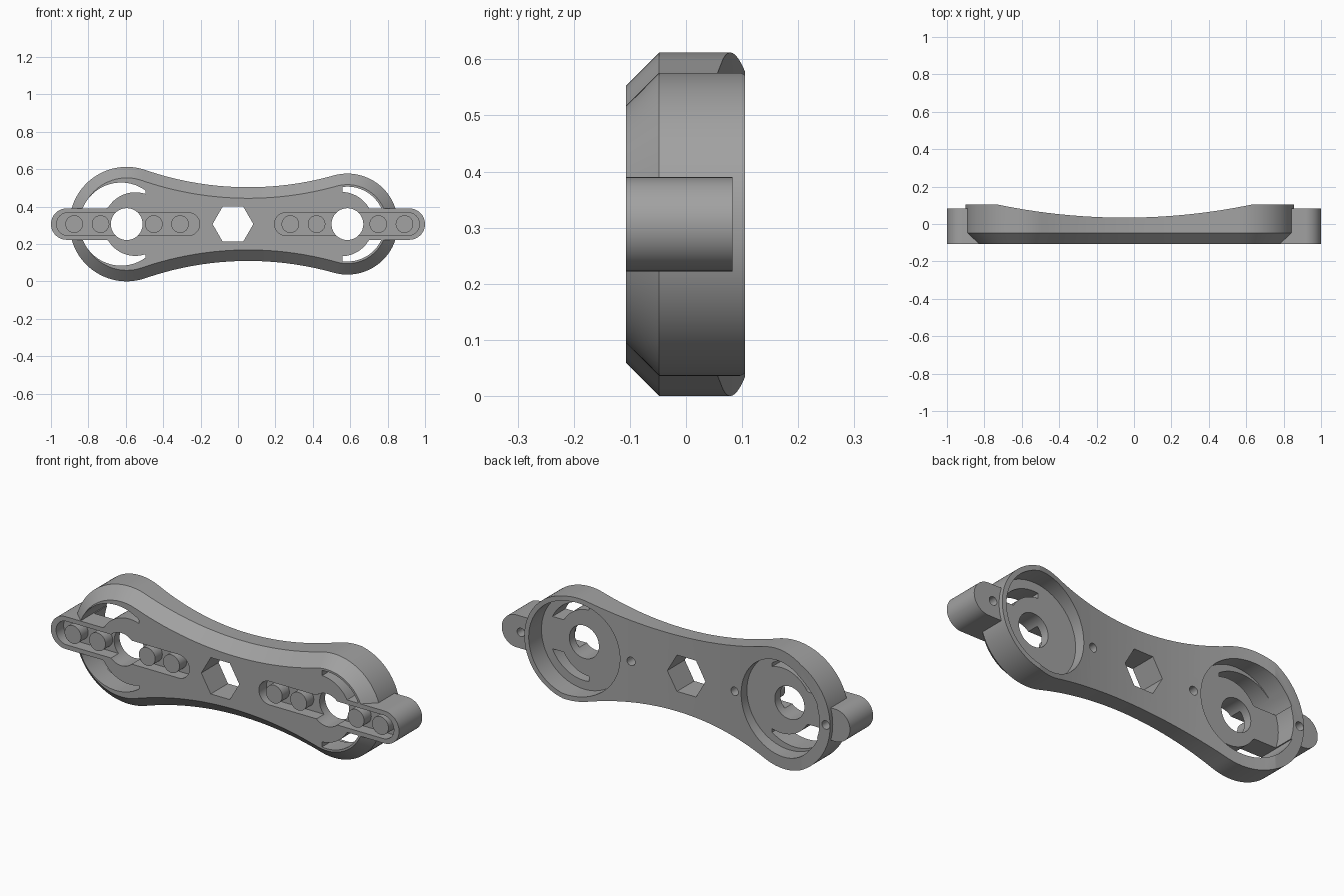
import bpy, bmesh, math

cube = bpy.data.objects.get("Cube")
if cube:
    bpy.data.objects.remove(cube, do_unlink=True)

GREY = (0.36, 0.36, 0.36, 1)
mat = bpy.data.materials.new("plain grey")
mat.use_nodes = True
mat.diffuse_color = GREY
mat.node_tree.nodes["Principled BSDF"].inputs["Base Color"].default_value = GREY

MID = 0.306                      # height of the long axis
FRONT, BACK = -0.107, 0.105
BOSS_R = 0.084
LEFT_X, RIGHT_X = -0.595, 0.585  # lobe centres
LEFT_R, RIGHT_R = 0.306, 0.27


def finish(name, bm):
    bmesh.ops.recalc_face_normals(bm, faces=bm.faces)
    mesh = bpy.data.meshes.new(name)
    bm.to_mesh(mesh)
    bm.free()
    mesh.materials.append(mat)
    obj = bpy.data.objects.new(name, mesh)
    bpy.context.collection.objects.link(obj)
    return obj


def loft(name, layers):
    """Solid through matching (x, z) outlines, each at its own y."""
    bm = bmesh.new()
    rings = [[bm.verts.new((x, y, z)) for x, z in pts] for pts, y in layers]
    n = len(rings[0])
    for a, b in zip(rings, rings[1:]):
        for i in range(n):
            j = (i + 1) % n
            bm.faces.new((a[i], a[j], b[j], b[i]))
    bm.faces.new(rings[0])
    bm.faces.new(rings[-1])
    return finish(name, bm)


def prism(name, pts, y0, y1):
    return loft(name, [(pts, y0), (pts, y1)])


def arc(cx, cz, r, a0, a1, n):
    return [(cx + r * math.cos(a0 + (a1 - a0) * i / n),
             cz + r * math.sin(a0 + (a1 - a0) * i / n)) for i in range(n + 1)]


def circle(cx, r, n=64):
    return arc(cx, MID, r, 0, math.tau, n)[:-1]


def stadium(x0, x1, r):
    q = math.pi / 2
    return arc(x1 - r, MID, r, -q, q, 24) + arc(x0 + r, MID, r, q, 3 * q, 24)


def boolean(target, tool, operation="DIFFERENCE"):
    mod = target.modifiers.new("cut", "BOOLEAN")
    mod.object, mod.operation, mod.solver = tool, operation, "EXACT"
    deps = bpy.context.evaluated_depsgraph_get()
    mesh = bpy.data.meshes.new_from_object(target.evaluated_get(deps))
    target.modifiers.clear()
    target.data = mesh
    bpy.data.objects.remove(tool, do_unlink=True)


# Waisted outline: two lobes joined by tangent concave arcs
WAIST_X, WAIST_H, WAIST_R = 0.055, 1.885, 1.688


def outline(inset):
    al = math.atan2(WAIST_H, WAIST_X - LEFT_X)
    ar = math.atan2(WAIST_H, WAIST_X - RIGHT_X)
    wr = WAIST_R + inset
    pts = arc(RIGHT_X, MID, RIGHT_R - inset, -ar, ar, 64)
    pts += arc(WAIST_X, MID + WAIST_H, wr, ar - math.pi, al - math.pi, 32)[1:-1]
    pts += arc(LEFT_X, MID, LEFT_R - inset, al, math.tau - al, 64)
    pts += arc(WAIST_X, MID - WAIST_H, wr, math.pi - al, math.pi - ar, 32)[1:-1]
    return pts


# Body with a chamfered front edge
body = loft("body", [(outline(0.059), FRONT), (outline(0), -0.048), (outline(0), BACK)])

# Shallow curved scoop across the back
scoop = bmesh.new()
bmesh.ops.create_cone(scoop, cap_ends=True, segments=360, radius1=3.34, radius2=3.34, depth=2)
bmesh.ops.translate(scoop, verts=scoop.verts, vec=(-0.05, 3.374, MID))
boolean(body, finish("scoop", scoop))

# End bosses
for x0, x1 in ((-1, LEFT_X + BOSS_R), (RIGHT_X - BOSS_R, 1)):
    boolean(body, prism("boss", stadium(x0, x1, BOSS_R), FRONT, 0.083), "UNION")


def window(cx, side, up, outer_u, outer_r, inner_u, inner_r, u0):
    """Crescent beside the boss; u runs outward from the lobe centre."""
    low = BOSS_R
    u1 = outer_u + math.sqrt(outer_r ** 2 - low ** 2)
    us = [u0 + (u1 - u0) * i / 32 for i in range(33)]
    top = [(u, math.sqrt(outer_r ** 2 - (u - outer_u) ** 2)) for u in us]
    bottom = [(u, max(low, math.sqrt(max(0, inner_r ** 2 - (u - inner_u) ** 2))))
              for u in us[:-1]]
    pts = [(cx + side * u, MID + up * z) for u, z in top + bottom[::-1]]
    return prism("window", pts, -0.3, 0.3)


# Back pockets, round holes, front recesses and crescent windows
lobes = (
    (LEFT_X, -1, (-0.97, -0.205), (0.03, 0.222, -0.046, 0.17, -0.1)),
    (RIGHT_X, 1, (0.195, 0.97), (0, 0.2, -0.034, 0.172, -0.027)),
)
for cx, side, (x0, x1), crescent in lobes:
    boolean(body, prism("pocket", circle(cx, 0.245, 96), 0, 0.3))
    boolean(body, prism("recess", stadium(x0, x1, 0.061), -0.3, -0.045))
    boolean(body, prism("hole", circle(cx, 0.085), -0.3, 0.3))
    for up in (1, -1):
        boolean(body, window(cx, side, up, *crescent))

# Hexagonal centre hole
boolean(body, prism("hexagon", circle(-0.027, 0.109, 6), -0.3, 0.3))

# Small blind holes in the back
for x in (-0.876, -0.31, 0.28, 0.89):
    boolean(body, prism("screw_hole", circle(x, 0.022, 24), -0.03, 0.3))

# Front pins standing in the recesses
parts = [body]
for i, x in enumerate((-0.876, -0.735, -0.45, -0.31, 0.28, 0.42, 0.75, 0.89)):
    parts.append(prism(f"pin_{i + 1}", circle(x, 0.047, 32), -0.104, -0.042))

# Smooth the curved walls, keep edges sharp
bpy.ops.object.select_all(action="DESELECT")
for obj in parts:
    obj.select_set(True)
bpy.context.view_layer.objects.active = body
bpy.ops.object.shade_smooth_by_angle(angle=math.radians(30))
